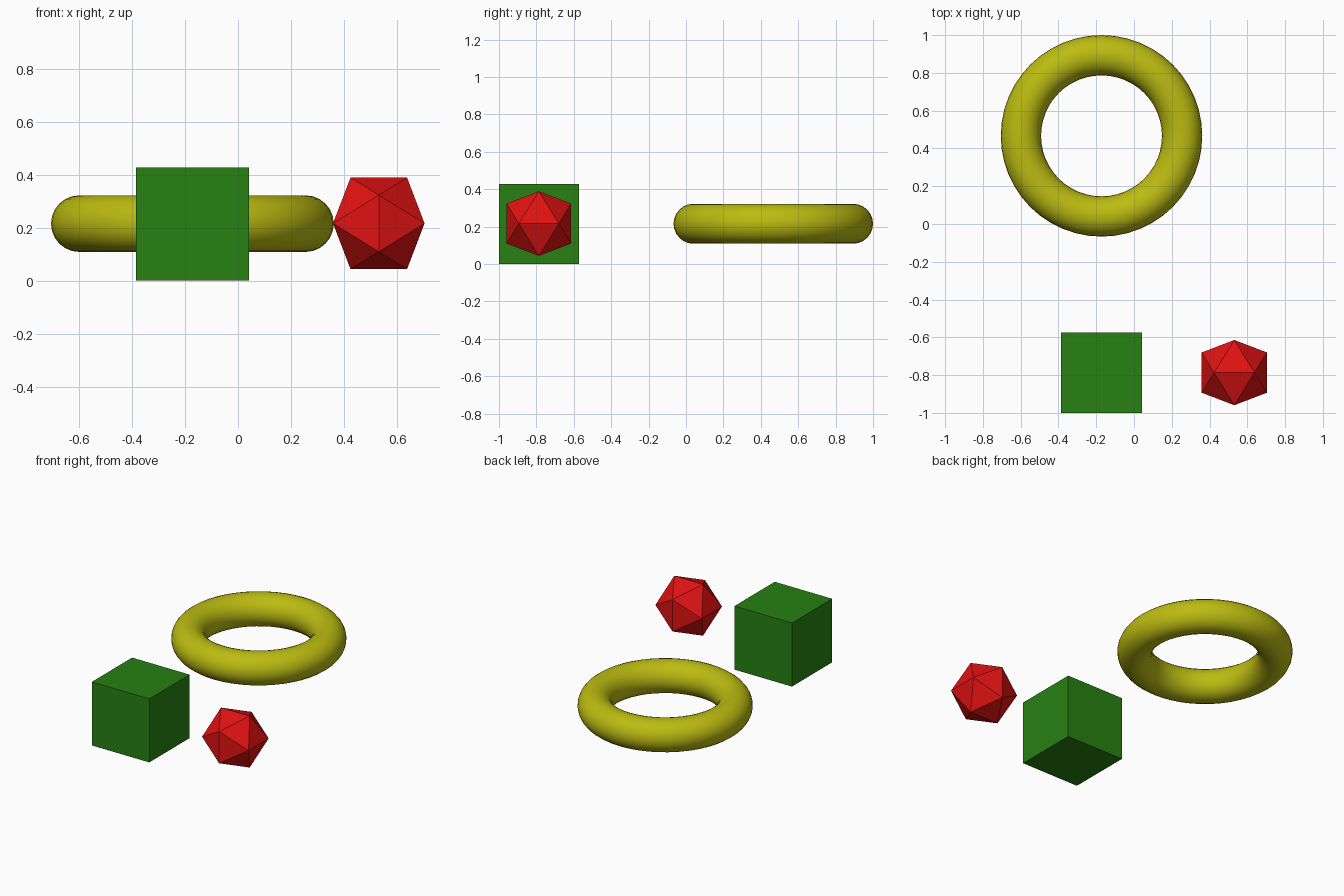
import bpy, bmesh, math

if "Cube" in bpy.data.objects:
    bpy.data.objects.remove(bpy.data.objects["Cube"])


def material(name, rgb):
    m = bpy.data.materials.new(name)
    m.diffuse_color = (*rgb, 1)
    m.use_nodes = True
    m.node_tree.nodes["Principled BSDF"].inputs["Base Color"].default_value = m.diffuse_color
    return m


def finish(bm, name, location, mat):
    """Turn a bmesh into a named object with one material."""
    bmesh.ops.recalc_face_normals(bm, faces=bm.faces)
    mesh = bpy.data.meshes.new(name)
    bm.to_mesh(mesh)
    bm.free()
    mesh.materials.append(mat)
    obj = bpy.data.objects.new(name, mesh)
    obj.location = location
    bpy.context.collection.objects.link(obj)


UNIT = 0.4267            # cube edge, also the ring's main radius
MID = UNIT / 2           # all parts are centred at this height
LEFT, FRONT = -0.172, -0.7867

# Cube
bm = bmesh.new()
bmesh.ops.create_cube(bm, size=UNIT)
finish(bm, "cube", (LEFT, FRONT, MID), material("green", (0.02, 0.22, 0.006)))

# Icosahedron: hull of three crossed golden rectangles
bm = bmesh.new()
a = UNIT / 4
b = a * (1 + math.sqrt(5)) / 2
for s in (-a, a):
    for t in (-b, b):
        for co in ((t, s, 0), (s, 0, t), (0, t, s)):
            bm.verts.new(co)
bmesh.ops.convex_hull(bm, input=bm.verts[:])
finish(bm, "icosahedron", (0.531, FRONT, MID + 0.003), material("red", (0.75, 0.006, 0.006)))

# Ring
bpy.ops.mesh.primitive_torus_add(
    major_radius=UNIT, minor_radius=UNIT / 4, major_segments=48,
    minor_segments=24, location=(LEFT, 0.4667, MID + 0.002))
ring = bpy.context.object
ring.name = "ring"
ring.data.materials.append(material("yellow", (0.5, 0.5, 0.006)))
bpy.ops.object.shade_smooth()
